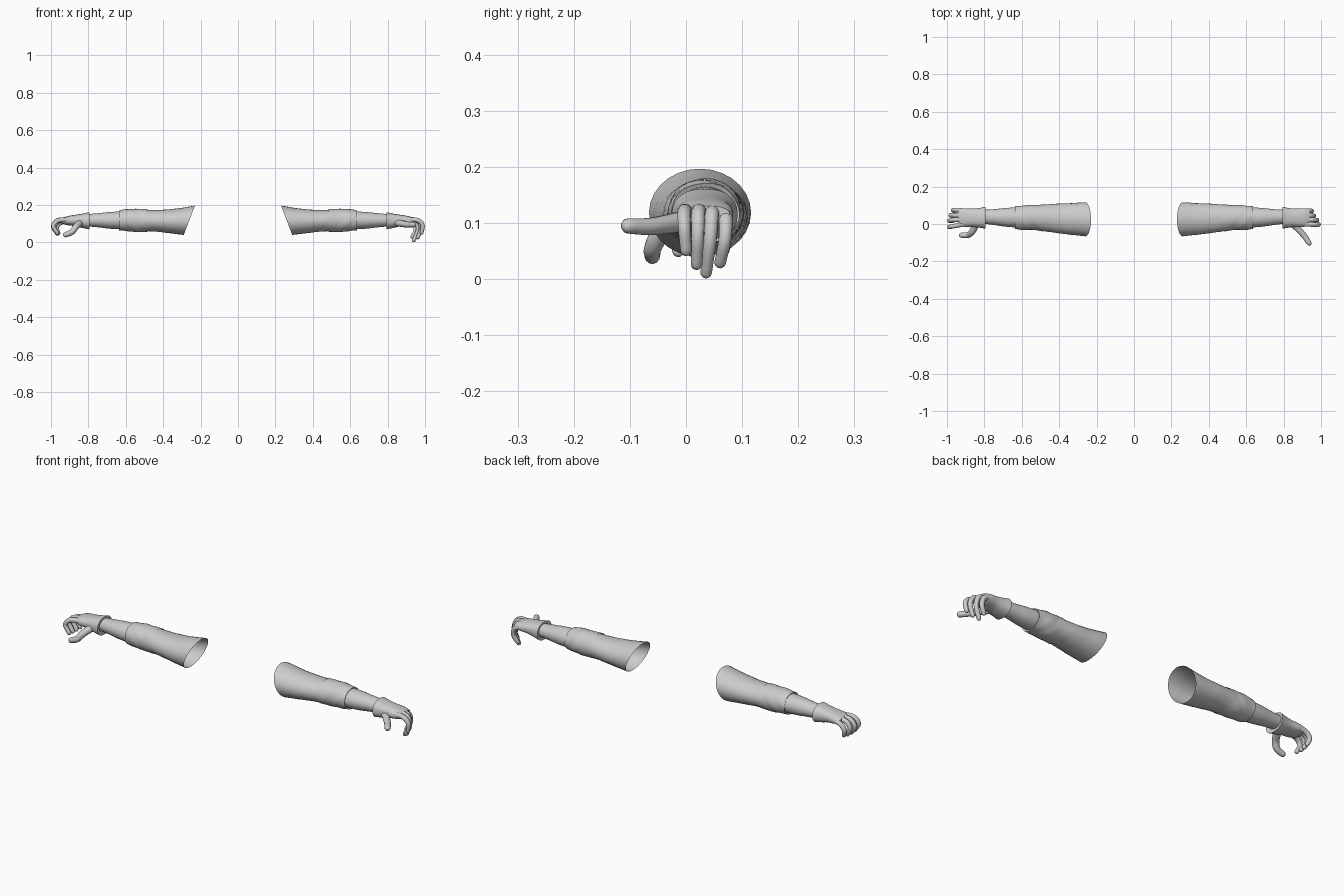
import bpy, bmesh, math
from mathutils import Vector

cube = bpy.data.objects.get("Cube")
if cube:
    bpy.data.objects.remove(cube, do_unlink=True)

grey = bpy.data.materials.new("plain grey")
grey.use_nodes = True
COLOUR = (0.6, 0.6, 0.6, 1)
grey.diffuse_color = COLOUR
grey.node_tree.nodes["Principled BSDF"].inputs["Base Color"].default_value = COLOUR


def spline(points, steps):
    """Smooth curve through points of any dimension."""
    pts = [Vector(p) for p in points]
    pts = [2 * pts[0] - pts[1]] + pts + [2 * pts[-1] - pts[-2]]
    out = []
    for a, b, c, d in zip(pts, pts[1:], pts[2:], pts[3:]):
        for i in range(steps):
            t = i / steps
            out.append(0.5 * (2 * b + (c - a) * t + (2 * a - 5 * b + 4 * c - d) * t**2
                              + (3 * b - a - 3 * c + d) * t**3))
    return out + [pts[-2]]


def skin(name, rings, cap_start=False, cap_end=False, angle=50):
    """Bridge rings of points into one smooth object."""
    bm = bmesh.new()
    loops = [[bm.verts.new(p) for p in ring] for ring in rings]
    n = len(loops[0])
    for lo, hi in zip(loops, loops[1:]):
        for i in range(n):
            j = (i + 1) % n
            bm.faces.new((lo[i], lo[j], hi[j], hi[i]))
    if cap_start:
        bm.faces.new(loops[0])
    if cap_end:
        bm.faces.new(loops[-1])
    bmesh.ops.recalc_face_normals(bm, faces=bm.faces)
    mesh = bpy.data.meshes.new(name)
    bm.to_mesh(mesh)
    bm.free()
    mesh.materials.append(grey)
    obj = bpy.data.objects.new(name, mesh)
    bpy.context.collection.objects.link(obj)
    bpy.ops.object.select_all(action='DESELECT')
    obj.select_set(True)
    bpy.context.view_layer.objects.active = obj
    bpy.ops.object.shade_smooth_by_angle(angle=math.radians(angle))


def limb(name, side, stations, steps=5, sides=28, power=1.0, tilt=0, fold=0, lip=0, **caps):
    """Loft along x; station = x, y min, y max, z min, z max."""
    rings = []
    rows = spline([(s[0], s[1], s[2], s[3], s[4]) for s in stations], steps)
    if lip > 0:       # turned-in edge at the outer end
        x, a, b, c, d = rows[-1]
        rows.append(Vector((x - 0.004, a + lip, b - lip, c + lip, d - lip)))
    elif lip < 0:     # turned-in edge at the inner end
        x, a, b, c, d = rows[0]
        rows.insert(0, Vector((x + 0.004, a - lip, b + lip, c - lip, d + lip)))
    x0, x1 = stations[0][0], stations[-1][0]
    for x, y0, y1, z0, z1 in rows:
        k = max(0, 1 - (x - x0) / (x1 - x0)) ** 3
        ring = []
        for i in range(sides):
            a = math.tau * i / sides
            c, s = math.cos(a), math.sin(a)
            c = math.copysign(abs(c) ** power, c)
            s = math.copysign(abs(s) ** power, s)
            r = 1 + fold * math.sin(70 * x + 2 * a) * math.sin(3 * a + 25 * x) * (1 - k)
            ring.append((side * (x - tilt * k * s),
                         (y0 + y1) / 2 + (y1 - y0) / 2 * c * r,
                         (z0 + z1) / 2 + (z1 - z0) / 2 * s * r))
        rings.append(ring)
    skin(name, rings, **caps)


def digit(name, side, path, r0, r1, sides=12):
    """Tapered finger with a rounded tip."""
    pts = spline(path, 5)
    n = len(pts) - 1
    centres = [(p, r0 + (r1 - r0) * i / n) for i, p in enumerate(pts)]
    end_dir = (pts[-1] - pts[-2]).normalized()
    tip = pts[-1]
    for t in (30, 55, 75, 86):
        a = math.radians(t)
        centres.append((tip + end_dir * r1 * math.sin(a), r1 * math.cos(a)))
    rings, ref = [], Vector((0.1, 1, 0.3))
    for i, (p, r) in enumerate(centres):
        a, b = centres[max(i - 1, 0)][0], centres[min(i + 1, len(centres) - 1)][0]
        d = (b - a).normalized()
        u = (ref - d * ref.dot(d)).normalized()
        ref = u
        v = d.cross(u)
        ring = [p + r * (math.cos(t) * u + math.sin(t) * v)
                for t in (math.tau * j / sides for j in range(sides))]
        rings.append([(side * q.x, q.y, q.z) for q in ring])
    skin(name, rings, True, True, 60)


# Parts shared by both arms
SLEEVE = [(0.26, -0.066, 0.116, 0.04, 0.197), (0.33, -0.058, 0.112, 0.046, 0.182),
          (0.43, -0.046, 0.107, 0.057, 0.173), (0.50, -0.034, 0.102, 0.06, 0.175)]
ROLL = [(0.485, -0.04, 0.104, 0.057, 0.178), (0.53, -0.032, 0.101, 0.056, 0.18),
        (0.58, -0.033, 0.1, 0.058, 0.178), (0.635, -0.026, 0.096, 0.064, 0.172)]
FOREARM = [(0.60, -0.02, 0.09, 0.07, 0.166), (0.68, -0.015, 0.086, 0.073, 0.163),
           (0.75, -0.005, 0.079, 0.081, 0.156), (0.83, 0.005, 0.074, 0.088, 0.148)]
GLOVE = [(0.795, -0.025, 0.092, 0.07, 0.161), (0.83, -0.019, 0.085, 0.077, 0.154),
         (0.865, -0.015, 0.082, 0.086, 0.148), (0.91, -0.015, 0.084, 0.092, 0.141),
         (0.94, -0.006, 0.078, 0.099, 0.131)]

# Digit paths: relaxed left hand, curled right hand (x measured outward)
LEFT = {
    "index": [(0.91, 0.0, 0.121), (0.96, -0.003, 0.119), (0.987, -0.003, 0.094), (0.982, 0.0, 0.052)],
    "middle": [(0.91, 0.024, 0.123), (0.96, 0.022, 0.117), (0.979, 0.021, 0.078), (0.962, 0.019, 0.027)],
    "ring": [(0.91, 0.047, 0.122), (0.95, 0.046, 0.112), (0.962, 0.043, 0.067), (0.94, 0.036, 0.012)],
    "little": [(0.90, 0.069, 0.117), (0.938, 0.071, 0.104), (0.95, 0.069, 0.068), (0.932, 0.061, 0.03)],
    "thumb": [(0.845, 0.006, 0.106), (0.88, -0.03, 0.099), (0.912, -0.066, 0.094), (0.936, -0.102, 0.095)],
}
RIGHT = {
    "index": [(0.91, 0.0, 0.121), (0.962, -0.011, 0.117), (0.987, -0.016, 0.088), (0.966, -0.014, 0.05)],
    "middle": [(0.91, 0.024, 0.123), (0.965, 0.022, 0.117), (0.988, 0.018, 0.085), (0.967, 0.016, 0.047)],
    "ring": [(0.91, 0.047, 0.122), (0.96, 0.047, 0.113), (0.981, 0.046, 0.082), (0.964, 0.042, 0.047)],
    "little": [(0.90, 0.069, 0.117), (0.945, 0.074, 0.107), (0.968, 0.074, 0.08), (0.96, 0.067, 0.051)],
    "thumb": [(0.845, -0.002, 0.104), (0.866, -0.042, 0.084), (0.888, -0.059, 0.056), (0.922, -0.06, 0.041)],
}

for label, side, digits in (("left", 1, LEFT), ("right", -1, RIGHT)):
    limb(label + "_sleeve", side, SLEEVE, tilt=0.03, fold=0.012)
    limb(label + "_rolled_cuff", side, ROLL, fold=0.035, lip=0.008)
    limb(label + "_forearm", side, FOREARM)
    limb(label + "_glove", side, GLOVE, power=0.85, lip=-0.02, cap_end=True)
    for name, path in digits.items():
        wide, slim = (0.019, 0.014) if name == "thumb" else (0.0135, 0.0105)
        digit(f"{label}_{name}_finger" if name != "thumb" else label + "_thumb",
              side, path, wide, slim)
